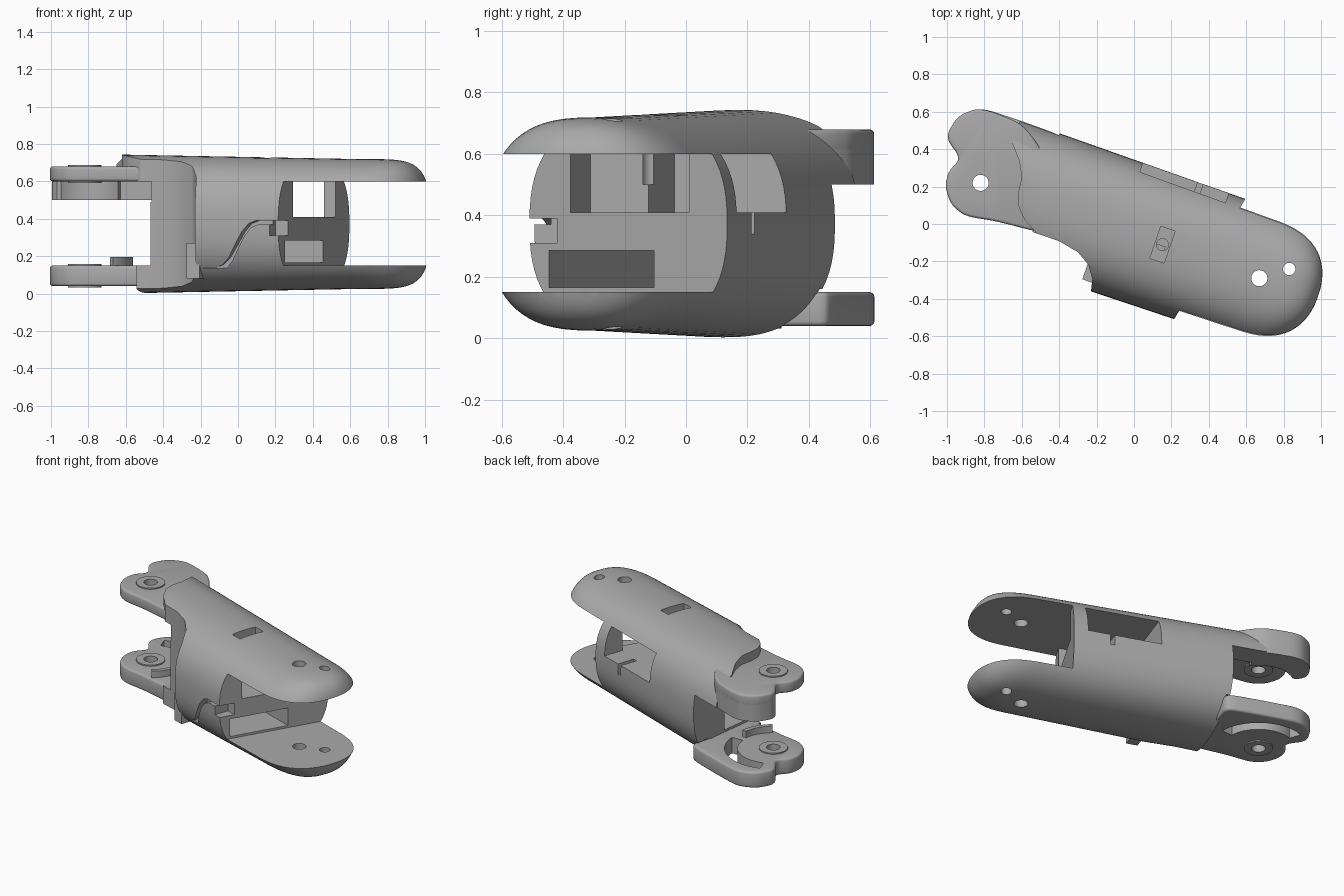
import bpy, bmesh
from math import sin, cos, pi, radians
from mathutils import Matrix

if "Cube" in bpy.data.objects:
    bpy.data.objects.remove(bpy.data.objects["Cube"])

grey = bpy.data.materials.new("plain_grey")
grey.use_nodes = True
grey.diffuse_color = (0.4, 0.4, 0.4, 1)
grey.node_tree.nodes["Principled BSDF"].inputs["Base Color"].default_value = (0.4, 0.4, 0.4, 1)

# Parts are built along local x, then turned to lie diagonally
TURN = Matrix.Rotation(radians(-19), 4, "Z")
KNUCKLE = (-0.847, -0.059)
TIP = (0.728, -0.056)
parts = []


def loft(name, rings):
    """Skin a list of equal-length rings and cap both ends."""
    bm = bmesh.new()
    rows = [[bm.verts.new(p) for p in ring] for ring in rings]
    n = len(rows[0])
    for a, b in zip(rows, rows[1:]):
        for i in range(n):
            j = (i + 1) % n
            bm.faces.new((a[i], a[j], b[j], b[i]))
    bm.faces.new(rows[0])
    bm.faces.new(rows[-1])
    bmesh.ops.recalc_face_normals(bm, faces=bm.faces)
    mesh = bpy.data.meshes.new(name)
    bm.to_mesh(mesh)
    bm.free()
    mesh.materials.append(grey)
    obj = bpy.data.objects.new(name, mesh)
    bpy.context.collection.objects.link(obj)
    return obj


def prism(name, outline, z0, z1):
    return loft(name, [[(x, y, z) for x, y in outline] for z in (z0, z1)])


def block(name, x0, x1, y0, y1, z0, z1):
    return prism(name, [(x0, y0), (x1, y0), (x1, y1), (x0, y1)], z0, z1)


def circle(centre, r, n=40):
    return [(centre[0] + r * cos(2 * pi * i / n), centre[1] + r * sin(2 * pi * i / n)) for i in range(n)]


def arc(centre, r, a0, a1, n=16):
    angles = [radians(a0 + (a1 - a0) * i / n) for i in range(n + 1)]
    return [(centre[0] + r * cos(a), centre[1] + r * sin(a)) for a in angles]


def arc_band(centre, r0, r1, a0, a1):
    return arc(centre, r0, a0, a1) + arc(centre, r1, a1, a0)


def rounded(points, rounds=3):
    """Soften a closed outline by cutting its corners."""
    for _ in range(rounds):
        out = []
        for (ax, ay), (bx, by) in zip(points, points[1:] + points[:1]):
            for t in (0.2, 0.8):
                out.append((ax + (bx - ax) * t, ay + (by - ay) * t))
        points = out
    return points


def apply_modifier(obj, mod):
    bpy.context.view_layer.objects.active = obj
    bpy.ops.object.modifier_apply(modifier=mod.name)


def combine(obj, other, operation="DIFFERENCE"):
    mod = obj.modifiers.new("combine", "BOOLEAN")
    mod.operation, mod.solver, mod.object = operation, "EXACT", other
    apply_modifier(obj, mod)
    bpy.data.objects.remove(other)


def bevel(obj, width):
    mod = obj.modifiers.new("bevel", "BEVEL")
    mod.width, mod.segments, mod.limit_method = width, 3, "ANGLE"
    mod.angle_limit = radians(50)
    apply_modifier(obj, mod)


def drill(obj, centre, r):
    combine(obj, prism("drill", circle(centre, r), -1, 2))


# Main shell: tapered soft-square tube with a blunt, rounded fingertip
def section(x, ry, rz, n=72, power=2 / 2.5):
    ring = []
    for i in range(n):
        c, s = cos(2 * pi * i / n), sin(2 * pi * i / n)
        ring.append((x, -0.045 + ry * abs(c) ** power * (1 if c > 0 else -1),
                     0.372 + rz * abs(s) ** power * (1 if s > 0 else -1)))
    return ring


rings = []
for i in range(5):
    t = i / 4
    rings.append(section(-0.8 + 1.5 * t, 0.376 - 0.012 * t, 0.374 - 0.027 * t))
for i in range(1, 19):
    t = sin(i / 18.5 * pi / 2)
    rings.append(section(0.7 + 0.37 * t, 0.364 * (1 - t ** 2.4) ** 0.42, 0.347 * (1 - t ** 5) ** 0.25))
shell = loft("finger_shell", rings)

# Fingertip fork slot, with an angled end wall
combine(shell, prism("cut", [(0.33, -0.6), (0.577, 0.6), (1.5, 0.6), (1.5, -0.6)], 0.15, 0.6))

# Knuckle end: wavy upper edge, slanted middle wall, straight lower edge
wave = [(-0.72, 0.6), (-0.76, 0.3), (-0.755, 0.195), (-0.69, 0.12), (-0.649, 0.04),
        (-0.64, -0.04), (-0.619, -0.107), (-0.56, -0.17), (-0.47, -0.22), (-0.47, -0.6)]
combine(shell, prism("cut", wave + [(-1.5, -0.6), (-1.5, 0.6)], 0.45, 1))
combine(shell, prism("cut", [(-0.34, -0.6), (-0.59, 0.6), (-1.5, 0.6), (-1.5, -0.6)], 0.15, 0.5))
combine(shell, prism("cut", [(-0.34, -0.6), (-0.49, 0.16), (-1.5, 0.16), (-1.5, -0.6)], 0.49, 0.6))
combine(shell, block("cut", -1.5, -0.5, -0.6, 0.6, -0.1, 0.16))

# Swept clearance at the front of the knuckle
sweep = [(-0.475, -0.217), (-0.35, -0.217), (-0.235, -0.24), (-0.16, -0.285), (-0.115, -0.35),
         (-0.097, -0.43), (-0.097, -0.8), (-1, -0.8), (-1, -0.217)]
combine(shell, prism("cut", sweep, -0.1, 1))

# Inner channel at the fork and narrowing lengthwise tunnel
combine(shell, prism("cut", [(0.7, -0.26), (0.2, -0.26), (0.2, -0.06), (-0.06, -0.06),
                             (-0.06, 0.18), (0.7, 0.18)], 0.41, 0.599))
combine(shell, prism("cut", [(0.7, -0.34), (0.1, -0.34), (-0.25, -0.2), (-0.8, -0.2),
                             (-0.8, 0.05), (0.7, 0.05)], 0.165, 0.285))

# Rear window with notch, top recess, front clip
for box in ((-0.06, 0.425, 0.1, 0.6, 0.41, 0.599),
            (0.25, 0.28, 0.2, 0.6, 0.34, 0.43),
            (0.14, 0.22, -0.145, 0.035, 0.66, 1),
            (0.32, 0.6, -0.6, -0.31, 0.31, 0.39)):
    combine(shell, block("cut", *box))
combine(shell, prism("drill", circle((0.18, -0.055), 0.032), 0.5, 1))

# Curved seam groove on the front
seam = [(-0.08, 0.125), (0.0, 0.127), (0.05, 0.145), (0.09, 0.185), (0.13, 0.25),
        (0.17, 0.32), (0.21, 0.365), (0.25, 0.38), (0.34, 0.38)]
ribbon = [(x - 0.008, z + 0.01) for x, z in seam] + [(x + 0.008, z - 0.01) for x, z in seam[::-1]]
combine(shell, loft("cut", [[(x, y, z) for x, z in ribbon] for y in (-0.6, -0.355)]))

# Pin holes in the fingertip
drill(shell, TIP, 0.043)
drill(shell, (0.863, 0.043), 0.033)
parts.append(shell)

# Knuckle ears: a shared hooked outline, the upper one tucked into the shell
hook = [(-0.98, 0.322), (-1.08, 0.24), (-1.105, 0.11), (-0.99, 0.03), (-1.03, -0.06), (-1.02, -0.14),
        (-0.96, -0.22), (-0.867, -0.255), (-0.7, -0.225), (-0.52, -0.212), (-0.45, -0.2), (-0.45, -0.12)]
upper_outline = rounded([(-0.52, 0.1), (-0.56, 0.18), (-0.67, 0.27), (-0.76, 0.315)] + hook)
lower_outline = rounded([(-0.48, 0.2), (-0.49, 0.31), (-0.56, 0.322), (-0.75, 0.325)] + hook)
for name, outline, z0, z1 in (("upper_ear", upper_outline, 0.6, 0.68),
                              ("lower_ear", lower_outline, 0.04, 0.15)):
    ear = prism(name, outline, z0, z1)
    bevel(ear, 0.015)
    if name == "lower_ear":
        combine(ear, prism("cut", arc_band(KNUCKLE, 0.225, 0.305, 22, 128), -1, 1))
    for z in (z0, z1):
        combine(ear, prism("boss", circle(KNUCKLE, 0.09), z - 0.008, z + 0.008), "UNION")
    drill(ear, KNUCKLE, 0.043)
    parts.append(ear)

# Hooked skirt hanging below the back of the upper ear, hugging its outer edge
skirt = prism("ear_skirt", upper_outline, 0.5, 0.65)
combine(skirt, prism("cut", circle(KNUCKLE, 0.22), 0, 1))
combine(skirt, block("cut", -1.5, 0, -0.6, 0.07, 0, 1))
combine(skirt, block("cut", -0.72, 0, -0.6, 0.16, 0, 1))
parts.append(skirt)

# Small catch and stop rib near the knuckle
parts.append(block("front_catch", -0.165, -0.09, -0.37, -0.27, 0.08, 0.27))
parts.append(prism("stop_rib", arc_band(KNUCKLE, 0.23, 0.26, -35, 12), 0.14, 0.195))

# Turn everything into place and shade
for obj in parts:
    obj.data.transform(TURN)
    bpy.ops.object.select_all(action="DESELECT")
    obj.select_set(True)
    bpy.context.view_layer.objects.active = obj
    bpy.ops.object.shade_smooth_by_angle(angle=radians(32))
